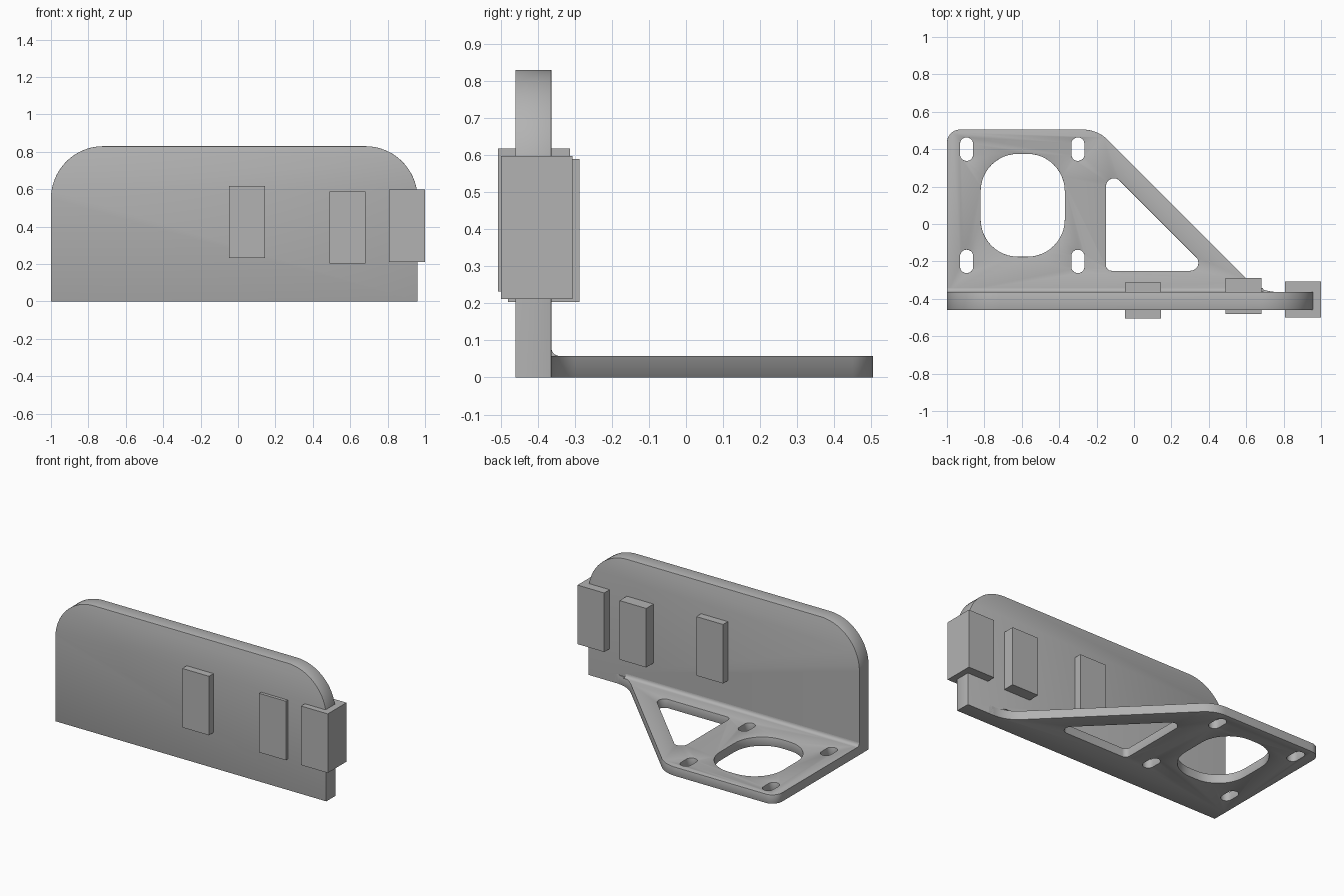
import bpy, bmesh, math
from mathutils import Vector, Matrix

if "Cube" in bpy.data.objects:
    bpy.data.objects.remove(bpy.data.objects["Cube"])

grey = bpy.data.materials.new("plain grey")
grey.use_nodes = True
COLOUR = (0.45, 0.45, 0.45, 1)
grey.diffuse_color = COLOUR
grey.node_tree.nodes["Principled BSDF"].inputs["Base Color"].default_value = COLOUR

JOINT = -0.363      # back face of the upright plate
FRONT = -0.46       # front face of the upright plate
THICK = 0.058       # thickness of the base plate


def rounded(corners, steps=12):
    """Outline from (x, y, radius) corners, convex or concave."""
    out = []
    for i, (x, y, r) in enumerate(corners):
        p = Vector((x, y))
        if r == 0:
            out.append(p)
            continue
        a = (Vector(corners[i - 1][:2]) - p).normalized()
        b = (Vector(corners[(i + 1) % len(corners)][:2]) - p).normalized()
        half = a.angle(b) / 2
        centre = p + (a + b).normalized() * r / math.sin(half)
        start = p + a * r / math.tan(half) - centre
        turn = start.angle_signed(p + b * r / math.tan(half) - centre)
        for k in range(steps + 1):
            out.append(centre + Matrix.Rotation(-turn * k / steps, 2) @ start)
    return out


def box_outline(cx, cy, w, h, r):
    return rounded([(cx + sx * w / 2, cy + sy * h / 2, r)
                    for sx, sy in ((-1, -1), (1, -1), (1, 1), (-1, 1))])


def finish(bm, name):
    bmesh.ops.recalc_face_normals(bm, faces=bm.faces)
    mesh = bpy.data.meshes.new(name)
    bm.to_mesh(mesh)
    bm.free()
    mesh.materials.append(grey)
    obj = bpy.data.objects.new(name, mesh)
    bpy.context.collection.objects.link(obj)
    bpy.ops.object.select_all(action='DESELECT')
    obj.select_set(True)
    bpy.context.view_layer.objects.active = obj
    bpy.ops.object.shade_smooth_by_angle(angle=math.radians(35))
    return obj


def slab(name, loops, place, depth, soften=None, bevel=0.007):
    """Fill outlines (holes allowed), extrude by depth, soften chosen rim edges."""
    bm = bmesh.new()
    for loop in loops:
        vs = [bm.verts.new(place(p.x, p.y)) for p in loop]
        for i, v in enumerate(vs):
            bm.edges.new((vs[i - 1], v))
    d = Vector(depth)
    bmesh.ops.triangle_fill(bm, edges=bm.edges[:], use_beauty=True, normal=d.normalized())
    ext = bmesh.ops.extrude_face_region(bm, geom=bm.faces[:], use_keep_orig=True)
    bmesh.ops.translate(bm, vec=d, verts=[g for g in ext["geom"] if isinstance(g, bmesh.types.BMVert)])
    bmesh.ops.recalc_face_normals(bm, faces=bm.faces)
    bmesh.ops.dissolve_limit(bm, angle_limit=0.01, verts=[], edges=bm.edges[:])
    if soften:
        axis = d.normalized()
        rim = [e for e in bm.edges if len(e.link_faces) == 2
               and sorted(abs(f.normal.dot(axis)) > 0.9 for f in e.link_faces) == [False, True]
               and soften((e.verts[0].co + e.verts[1].co) / 2)]
        bmesh.ops.bevel(bm, geom=rim, offset=bevel, segments=2, profile=0.5,
                        affect='EDGES', clamp_overlap=True)
    return finish(bm, name)


# Upright plate with two large rounded top corners
slab("upright_plate",
     [rounded([(-1, 0, 0), (0.96, 0, 0), (0.96, 0.83, 0.28), (-1, 0.83, 0.28)], 20)],
     lambda x, z: (x, FRONT, z), (0, JOINT - FRONT, 0),
     lambda c: c.x > -0.999 and (c.z > 0.01 or c.y < -0.4))

# Base plate: sloped side, large opening, triangular window, four slots
outline = rounded([(-1, JOINT - 0.01, 0), (0.8, JOINT - 0.01, 0), (0.8, JOINT, 0),
                   (0.673, JOINT, 0.22), (-0.195, 0.505, 0.19), (-1, 0.505, 0.07)])
opening = box_outline(-0.595, 0.1, 0.45, 0.55, 0.2)
window = rounded([(-0.15, -0.25, 0.03), (0.405, -0.25, 0.043), (-0.15, 0.305, 0.043)])
slots = [box_outline(x, y, 0.07, 0.125, 0.0345) for x in (-0.895, -0.3) for y in (-0.2, 0.4)]
slab("base_plate", [outline, opening, window] + slots,
     lambda x, y: (x, y, 0), (0, 0, THICK),
     lambda c: c.x > -0.999 and c.y > JOINT + 0.001)

# Inside fillet where the two plates meet
R = 0.022
curve = [Vector((JOINT + R - R * math.sin(t), THICK + R - R * math.cos(t)))
         for t in (k * math.pi / 12 for k in range(7))]
slab("joint_fillet", [[Vector((JOINT, THICK))] + curve],
     lambda y, z: (-1, y, z), (1.69, 0, 0))

# Three blocks set through the upright plate
for name, x, y, z in (("middle_block", 0.048, -0.41, 0.425),
                      ("left_block", 0.586, -0.384, 0.396),
                      ("end_block", 0.903, -0.403, 0.405)):
    bm = bmesh.new()
    bmesh.ops.create_cube(bm, size=1, matrix=Matrix.LocRotScale(
        (x, y, z), None, (0.193, 0.193, 0.386)))
    finish(bm, name)
